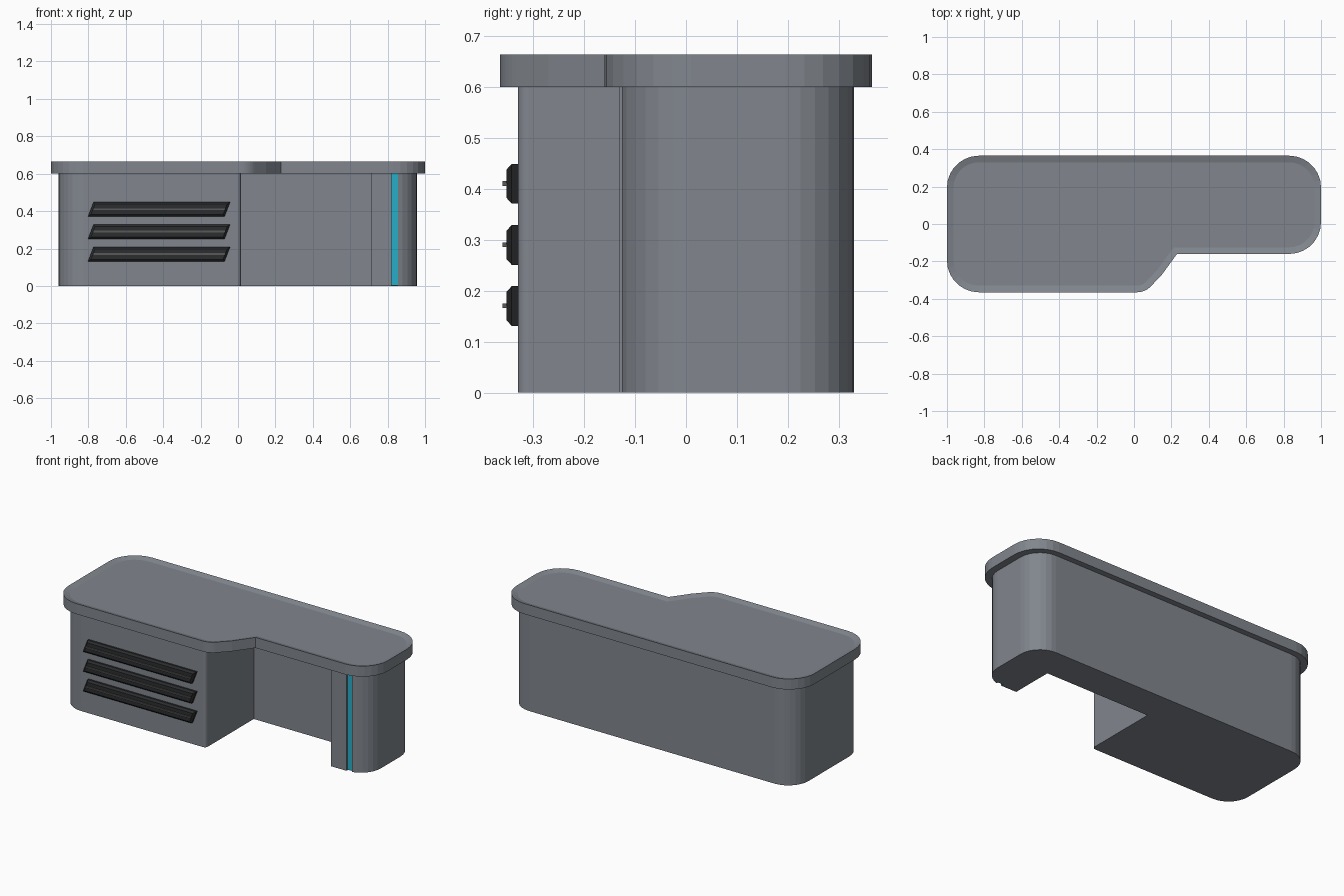
import bpy, bmesh, math
from mathutils import Vector

if "Cube" in bpy.data.objects:
    bpy.data.objects.remove(bpy.data.objects["Cube"])


def material(name, rgb):
    m = bpy.data.materials.new(name)
    m.diffuse_color = (*rgb, 1)
    m.use_nodes = True
    m.node_tree.nodes["Principled BSDF"].inputs["Base Color"].default_value = m.diffuse_color
    return m


BODY = material("slate", (0.22, 0.24, 0.27))
DARK = material("black_plastic", (0.025, 0.026, 0.028))
LINE = material("vent_grey", (0.10, 0.10, 0.10))
CYAN = material("cyan", (0.02, 0.42, 0.58))


def rounded(corners, seg=7):
    """Outline from (x, y, radius) corners, each rounded by an arc."""
    pts, n = [], len(corners)
    for i, (x, y, r) in enumerate(corners):
        p = Vector((x, y))
        if r == 0:
            pts.append(p)
            continue
        a = (Vector(corners[i - 1][:2]) - p).normalized()
        b = (Vector(corners[(i + 1) % n][:2]) - p).normalized()
        half = a.angle(b) / 2
        c = p + (a + b).normalized() * (r / math.sin(half))
        t = r / math.tan(half)
        va, vb = p + a * t - c, p + b * t - c
        for k in range(seg + 1):
            w = math.pi - 2 * half
            f = k / seg
            pts.append(c + (va * math.sin((1 - f) * w) + vb * math.sin(f * w)) / math.sin(w))
    return pts


def prism(name, outline, z0, z1, mat, rim=None):
    """Extruded outline; rim = (inset, depth) shapes the end cap."""
    bm = bmesh.new()
    base = bm.faces.new([bm.verts.new((p[0], p[1], z0)) for p in outline])
    ext = bmesh.ops.extrude_face_region(bm, geom=[base])["geom"]
    for v in ext:
        if isinstance(v, bmesh.types.BMVert):
            v.co.z = z1
    bmesh.ops.recalc_face_normals(bm, faces=bm.faces[:])
    if rim:
        cap = [f for f in bm.faces if f.normal.z > 0.9]
        bmesh.ops.inset_region(bm, faces=cap, thickness=rim[0], depth=rim[1],
                               use_even_offset=True)
    me = bpy.data.meshes.new(name)
    bm.to_mesh(me)
    bm.free()
    ob = bpy.data.objects.new(name, me)
    me.materials.append(mat)
    bpy.context.collection.objects.link(ob)
    return ob


def rect(x0, x1, y0, y1):
    return [(x0, y0), (x1, y0), (x1, y1), (x0, y1)]


# Worktop with stepped front and slightly dished surface
top = rounded([(-1, -0.365, 0.17), (0.06, -0.365, 0.1), (0.15, -0.27, 0),
               (0.23, -0.16, 0), (1, -0.16, 0.17), (1, 0.365, 0.17),
               (-1, 0.365, 0.17)])
prism("worktop", top, 0.6, 0.664, BODY, (0.035, -0.01))

# Cabinet body with knee recess
body = rounded([(-0.96, -0.33, 0.135), (0.015, -0.33, 0.02), (0.015, 0.13, 0),
                (0.715, 0.13, 0), (0.715, -0.13, 0), (0.957, -0.13, 0.135),
                (0.957, 0.33, 0.135), (-0.96, 0.33, 0.135)])
cabinet = prism("cabinet_body", body, 0, 0.6, BODY)

# Groove in the right pedestal and the light strip inside it
cutter = prism("groove_cutter", rect(0.82, 0.855, -0.2, -0.108), -0.1, 0.7, BODY)
cutter.hide_render = True
cutter.hide_viewport = True
cut = cabinet.modifiers.new("groove", "BOOLEAN")
cut.operation = "DIFFERENCE"
cut.solver = "EXACT"
cut.object = cutter
prism("light_strip", rect(0.82, 0.855, -0.118, -0.1), 0.002, 0.6, CYAN)

# Slanted front vents, each with a thin centre rib
for i in range(3):
    z = 0.17 + 0.12 * i
    slat = prism(f"vent_slat_{i + 1}",
                 [(-0.802, -0.039), (-0.072, -0.039), (-0.042, 0.039), (-0.772, 0.039)],
                 -0.005, 0.012, DARK, (0.011, 0.01))
    rib = prism(f"vent_rib_{i + 1}", rect(-0.775, -0.068, -0.004, 0.005),
                0.015, 0.03, LINE)
    for ob in (slat, rib):
        ob.rotation_euler.x = math.pi / 2
        ob.location = (0, -0.33, z)
